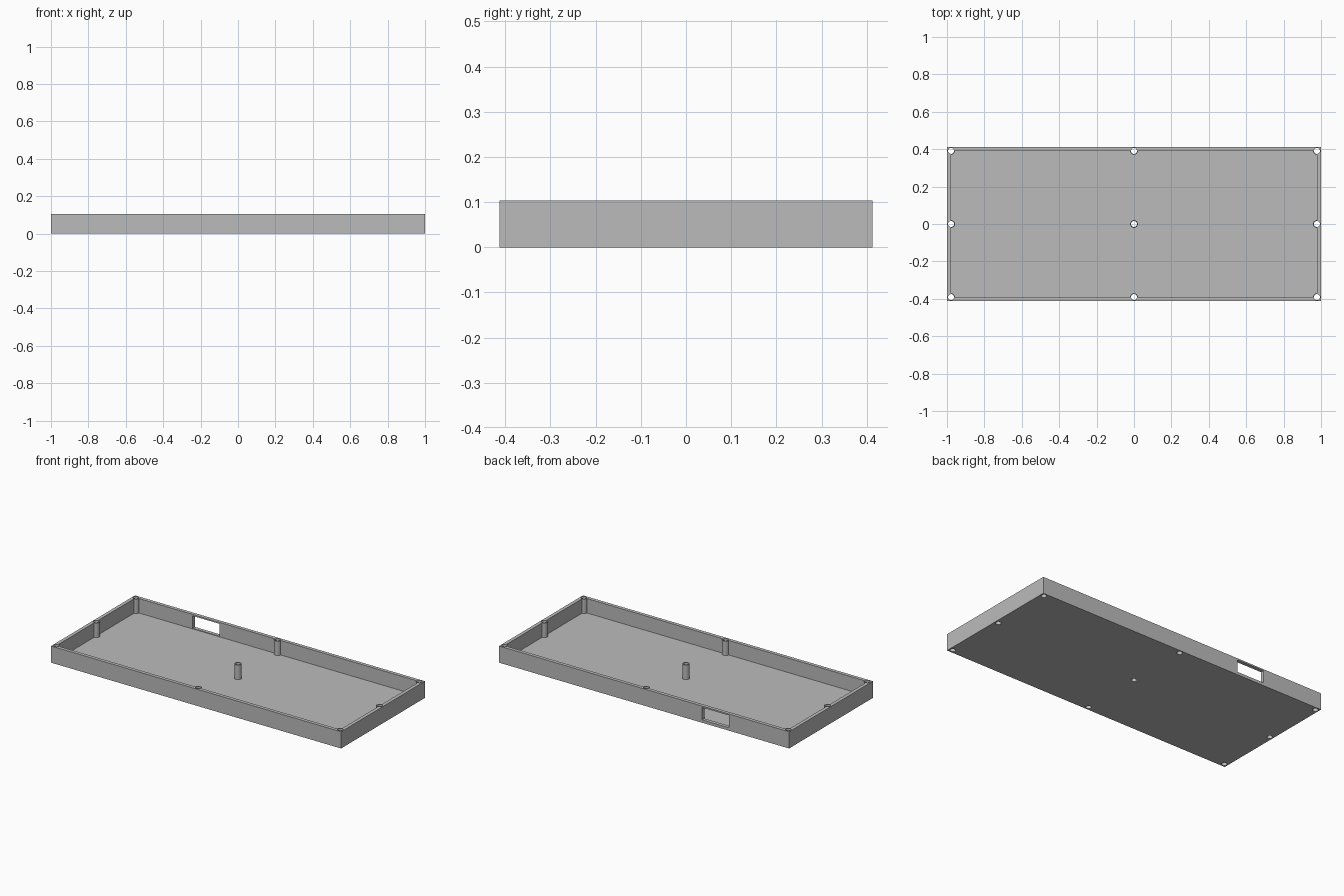
import bpy
import math

if "Cube" in bpy.data.objects:
    bpy.data.objects.remove(bpy.data.objects["Cube"], do_unlink=True)

# Overall sizes
HALF_X, HALF_Y, HEIGHT = 1.0, 0.413, 0.104
WALL, FLOOR = 0.022, 0.014
POST_R, HOLE_R = 0.021, 0.016

grey = bpy.data.materials.new("light grey")
grey.use_nodes = True
colour = (0.5, 0.5, 0.5, 1)
grey.diffuse_color = colour
grey.node_tree.nodes["Principled BSDF"].inputs["Base Color"].default_value = colour


def block(name, low, high):
    """Box between two opposite corners."""
    centre = [(a + b) / 2 for a, b in zip(low, high)]
    bpy.ops.mesh.primitive_cube_add(size=1, location=centre)
    ob = bpy.context.object
    ob.name = name
    ob.scale = [b - a for a, b in zip(low, high)]
    bpy.ops.object.transform_apply(location=True, rotation=True, scale=True)
    return ob


def rod(name, x, y, radius):
    """Upright cylinder reaching past the floor and the rim."""
    bpy.ops.mesh.primitive_cylinder_add(vertices=24, radius=radius, depth=4 * HEIGHT,
                                        location=(x, y, HEIGHT / 2))
    ob = bpy.context.object
    ob.name = name
    return ob


def subtract(target, cutter):
    """Cut one solid out of another and discard the cutter."""
    cutter.hide_render = True
    mod = target.modifiers.new("cut", 'BOOLEAN')
    mod.operation = 'DIFFERENCE'
    mod.solver = 'EXACT'
    mod.object = cutter
    bpy.context.view_layer.objects.active = target
    bpy.ops.object.modifier_apply(modifier=mod.name)
    bpy.data.objects.remove(cutter, do_unlink=True)


# Screw positions: corners, wall middles and centre
inner_x, inner_y = HALF_X - WALL, HALF_Y - WALL
spots = [(i * inner_x, j * inner_y) for i in (-1, 0, 1) for j in (-1, 0, 1)]

# Outer body and the cavity that leaves the screw posts standing
tray = block("tray", (-HALF_X, -HALF_Y, 0), (HALF_X, HALF_Y, HEIGHT))
cavity = block("cavity_cutter", (-inner_x, -inner_y, FLOOR), (inner_x, inner_y, 2 * HEIGHT))
for x, y in spots:
    subtract(cavity, rod("post_shape", x, y, POST_R))
subtract(tray, cavity)

# Screw holes through posts and floor
for x, y in spots:
    subtract(tray, rod("hole_cutter", x, y, HOLE_R))

# Connector opening in the back wall
subtract(tray, block("window_cutter", (-0.586, inner_y - 0.03, 0.018),
                     (-0.40, HALF_Y + 0.05, 0.095)))

tray.data.materials.clear()
tray.data.materials.append(grey)
for face in tray.data.polygons:
    face.material_index = 0

bpy.ops.object.select_all(action='DESELECT')
tray.select_set(True)
bpy.context.view_layer.objects.active = tray
bpy.ops.object.shade_smooth_by_angle(angle=math.radians(30))
